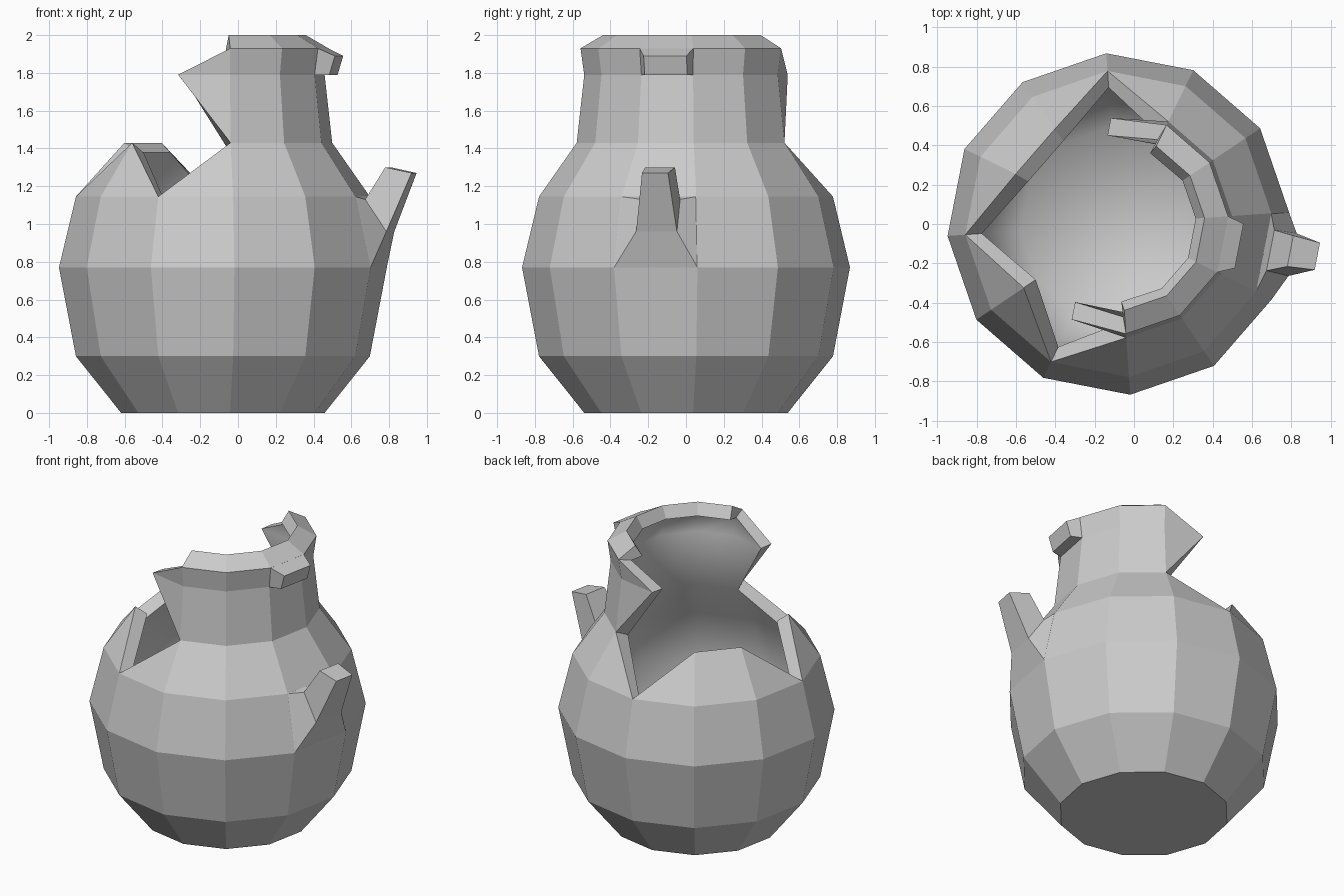
import bpy, bmesh
from math import radians, cos, sin
from mathutils import Vector

cube = bpy.data.objects.get("Cube")
if cube:
    bpy.data.objects.remove(cube, do_unlink=True)

SIDES, AXIS_X, TURN, WALL = 12, -0.08, 4, 0.09

clay = bpy.data.materials.new("grey_clay")
clay.use_nodes = True
clay.diffuse_color = (0.6, 0.6, 0.6, 1)
clay.node_tree.nodes["Principled BSDF"].inputs["Base Color"].default_value = (0.6, 0.6, 0.6, 1)


def add_object(name, bm):
    mesh = bpy.data.meshes.new(name)
    bm.to_mesh(mesh)
    bm.free()
    mesh.materials.append(clay)
    obj = bpy.data.objects.new(name, mesh)
    bpy.context.collection.objects.link(obj)
    return obj


def polar(radius, degrees, z, sideways=0):
    a = radians(degrees)
    return Vector((AXIS_X + radius * cos(a) - sideways * sin(a),
                   radius * sin(a) + sideways * cos(a), z))


# Broken jug: rings of (radius, height, corners that have broken away)
rings = [
    (0.54, 0.00, ()),
    (0.78, 0.30, ()),
    (0.87, 0.77, ()),
    (0.78, 1.145, ()),
    (0.58, 1.43, (3, 6, 8)),
    (0.54, 1.79, (4, 5, 6, 7)),
    (0.56, 1.93, (3, 4, 5, 6, 7, 8)),
    (0.44, 2.00, (3, 4, 5, 6, 7, 8)),
]
bm = bmesh.new()
grid = [[None if k in lost else bm.verts.new(polar(r, TURN + 360 / SIDES * k, z))
         for k in range(SIDES)] for r, z, lost in rings]
bm.faces.new(grid[0][::-1])
for low, high in zip(grid, grid[1:]):
    for k in range(SIDES):
        n = (k + 1) % SIDES
        corners = [v for v in (low[k], low[n], high[n], high[k]) if v]
        if len(corners) > 2:
            bm.faces.new(corners)
bm.normal_update()

# Smooth inner wall, joined to the outside along the flat fracture faces
outer_faces = list(bm.faces)
borders = [(l.vert, l.link_loop_next.vert) for f in outer_faces for l in f.loops
           if l.edge.is_boundary]
inner = {v: bm.verts.new(v.co - v.normal * WALL) for v in list(bm.verts)}
for f in outer_faces:
    bm.faces.new([inner[v] for v in reversed(f.verts)]).smooth = True
for a, b in borders:
    bm.faces.new((b, a, inner[a], inner[b]))
add_object("broken_jug", bm)


# Handle stubs: sections of (lower radius, z, half width), (upper radius, z, half width)
def handle_stub(name, sections, shift):
    bm = bmesh.new()
    loops = []
    for i, section in enumerate(sections):
        (r0, z0, w0), (r1, z1, w1) = section
        s = shift * i
        loops.append([bm.verts.new(polar(r, TURN - 15, z, w + s)) for r, z, w in
                      ((r0, z0, -w0), (r0, z0, w0), (r1, z1, w1), (r1, z1, -w1))])
    for a, b in zip(loops, loops[1:]):
        for k in range(4):
            n = (k + 1) % 4
            bm.faces.new((a[k], a[n], b[n], b[k]))
    bm.faces.new(loops[-1])
    bmesh.ops.recalc_face_normals(bm, faces=bm.faces)
    add_object(name, bm)


handle_stub("lower_handle_stub", [
    ((0.84, 0.77, 0.225), (0.753, 1.145, 0.20)),
    ((0.90, 0.96, 0.11), (0.785, 1.13, 0.105)),
    ((1.025, 1.27, 0.07), (0.885, 1.30, 0.08)),
], 0.016)
handle_stub("upper_handle_stub", [
    ((0.52, 1.79, 0.14), (0.54, 1.93, 0.145)),
    ((0.595, 1.79, 0.115), (0.625, 1.89, 0.115)),
], 0.008)
